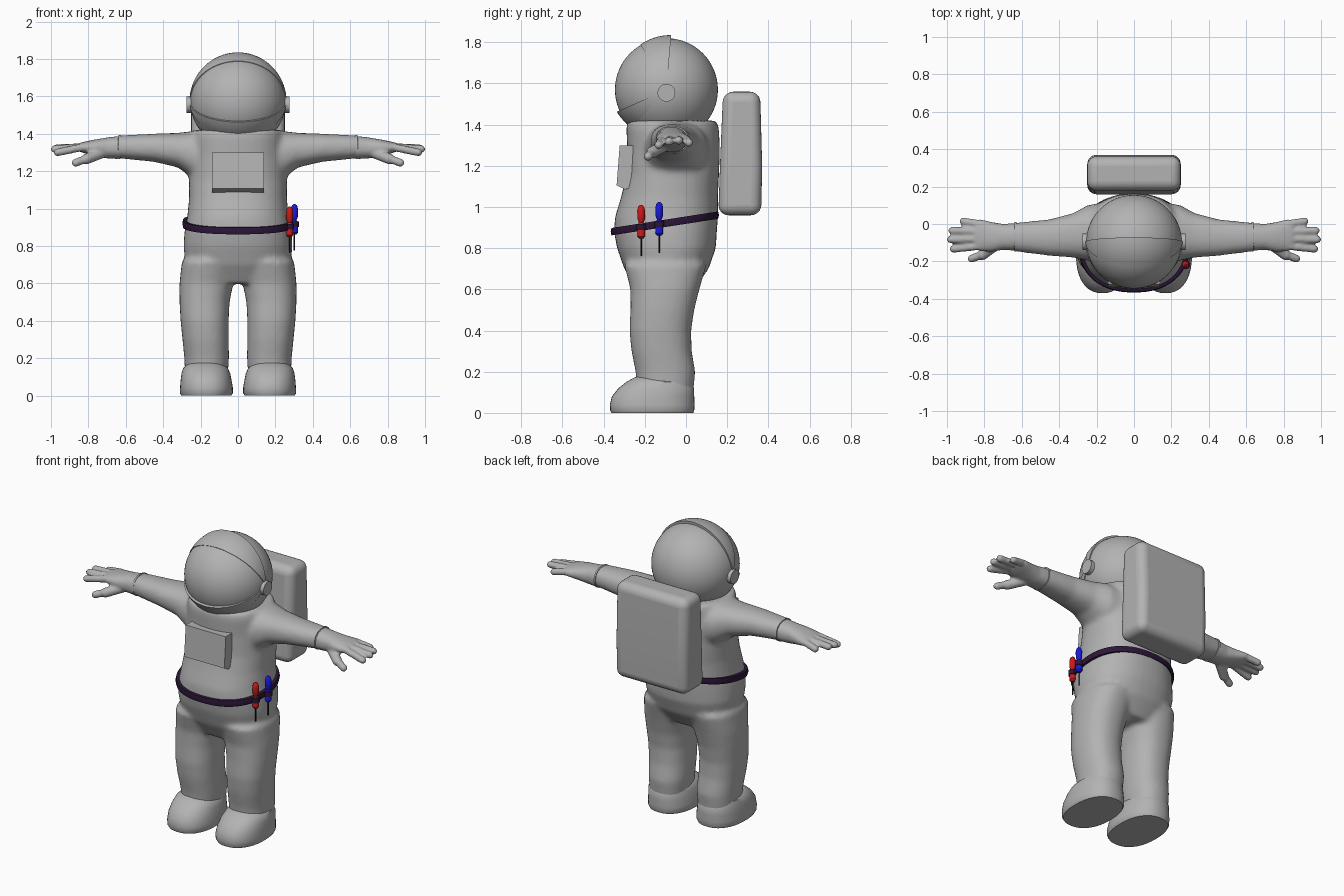
import bpy, bmesh, math
from mathutils import Vector, Matrix

cube = bpy.data.objects.get("Cube")
if cube:
    bpy.data.objects.remove(cube, do_unlink=True)


def material(name, r, g, b):
    m = bpy.data.materials.new(name)
    m.use_nodes = True
    m.diffuse_color = (r, g, b, 1)
    m.node_tree.nodes["Principled BSDF"].inputs["Base Color"].default_value = (r, g, b, 1)
    return m


GREY = material("suit grey", .45, .45, .45)
PURPLE = material("belt purple", .025, .008, .04)
RED = material("tool red", .6, .01, .01)
BLUE = material("tool blue", .01, .01, .7)
BLACK = material("blade black", .01, .01, .012)


def skin(bm, rings, close=False):
    """Bridge rings of points; cap both ends, or join the last to the first."""
    vs = [[bm.verts.new(p) for p in ring] for ring in rings]
    n = len(vs[0])
    pairs = list(zip(vs, vs[1:])) + ([(vs[-1], vs[0])] if close else [])
    for a, b in pairs:
        for i in range(n):
            j = (i + 1) % n
            bm.faces.new((a[i], a[j], b[j], b[i]))
    if not close:
        bm.faces.new(vs[0])
        bm.faces.new(vs[-1])


def oval(u0, u1, v0, v1, power=2.3, n=40):
    """Rounded section filling the given limits."""
    pts = []
    for i in range(n):
        a = math.tau * i / n
        c, s = math.cos(a), math.sin(a)
        u = math.copysign(abs(c) ** (2 / power), c)
        v = math.copysign(abs(s) ** (2 / power), s)
        pts.append(((u0 + u1 + u * (u1 - u0)) / 2, (v0 + v1 + v * (v1 - v0)) / 2))
    return pts


def upright(bm, rows, side=1, power=2.3):
    skin(bm, [[(side * x, y, z) for x, y in oval(*lim, power)] for z, *lim in rows])


def sideways(bm, rows, side=1):
    skin(bm, [[(side * x, y, z) for y, z in oval(*lim)] for x, *lim in rows])


def capsule(bm, a, b, r):
    a, b = Vector(a), Vector(b)
    d = b - a
    verts = bmesh.ops.create_uvsphere(bm, u_segments=16, v_segments=11, radius=r)["verts"]
    for v in verts:
        if v.co.z > 0:
            v.co.z += d.length
    turn = Matrix.Translation(a) @ d.to_track_quat("Z", "Y").to_matrix().to_4x4()
    bmesh.ops.transform(bm, matrix=turn, verts=verts)


def finish(name, bm, mat, angle=35, voxel=0, rounds=0, bevel=0, mirror=False):
    bmesh.ops.recalc_face_normals(bm, faces=bm.faces)
    me = bpy.data.meshes.new(name)
    bm.to_mesh(me)
    bm.free()
    me.materials.append(mat)
    ob = bpy.data.objects.new(name, me)
    bpy.context.collection.objects.link(ob)
    bpy.ops.object.select_all(action="DESELECT")
    ob.select_set(True)
    bpy.context.view_layer.objects.active = ob
    bpy.ops.object.shade_smooth_by_angle(angle=math.radians(angle))
    if voxel:
        m = ob.modifiers.new("Blend", "REMESH")
        m.mode, m.voxel_size, m.use_smooth_shade = "VOXEL", voxel, True
        m = ob.modifiers.new("Soften", "SMOOTH")
        m.factor, m.iterations = .5, rounds
    if bevel:
        m = ob.modifiers.new("Round", "BEVEL")
        m.width, m.segments = bevel, 6
    if mirror:
        ob.modifiers.new("Mirror", "MIRROR")
    return ob


# Suit: torso, legs and sleeves blended into one skin
suit = bmesh.new()
torso = [(.6, .2, -.24, .04), (.7, .28, -.3, .11), (.8, .292, -.335, .145),
         (.88, .286, -.35, .15), (.95, .272, -.345, .155), (1.05, .262, -.315, .155),
         (1.15, .262, -.29, .16), (1.28, .255, -.285, .165), (1.38, .25, -.29, .16),
         (1.42, .235, -.285, .15)]
upright(suit, [(z, -w, w, f, b) for z, w, f, b in torso])
leg = [(.04, .06, .28, -.23, .03), (.2, .048, .287, -.245, .045), (.3, .05, .297, -.265, .028),
       (.4, .05, .307, -.275, .025), (.5, .045, .313, -.27, .04), (.6, .025, .313, -.27, .065),
       (.72, .0, .3, -.3, .1)]
sleeve = [(.08, -.23, .13, 1.1, 1.41), (.25, -.195, .1, 1.165, 1.413),
          (.32, -.18, .06, 1.22, 1.405), (.45, -.17, .025, 1.25, 1.4), (.65, -.145, .005, 1.27, 1.39)]
for side in (-1, 1):
    upright(suit, leg, side)
    sideways(suit, sleeve, side)
finish("suit", suit, GREY, voxel=.014, rounds=8)

# Boots with a flat sole
boot = bmesh.new()
upright(boot, [(0, .035, .303, -.362, .035), (.012, .028, .31, -.368, .04),
               (.04, .027, .31, -.37, .042), (.08, .034, .307, -.36, .04),
               (.12, .042, .302, -.328, .04), (.15, .055, .292, -.29, .02),
               (.17, .085, .265, -.255, -.05), (.178, .13, .22, -.235, -.12)])
finish("boots", boot, GREY, mirror=True)

# Gloves: cuff, palm, four fingers and a thumb
glove = bmesh.new()
sideways(glove, [(.63, -.143, .005, 1.265, 1.388), (.7, -.138, .0, 1.268, 1.38),
                 (.76, -.148, .01, 1.28, 1.37), (.82, -.145, .025, 1.295, 1.358),
                 (.85, -.135, .02, 1.305, 1.35)])
for base_y, tip_x, tip_y, tip_z in ((-.118, .965, -.133, 1.3), (-.08, .98, -.083, 1.318),
                                    (-.04, .972, -.035, 1.323), (.0, .913, .014, 1.312)):
    capsule(glove, (.82, base_y, 1.33), (tip_x, tip_y, tip_z), .021)
capsule(glove, (.72, -.1, 1.3), (.81, -.165, 1.265), .029)
capsule(glove, (.8, -.16, 1.27), (.868, -.185, 1.245), .022)
finish("gloves", glove, GREY, voxel=.008, rounds=5, mirror=True)

# Cuff rings
cuff = bmesh.new()
sideways(cuff, [(.628, -.147, .01, 1.264, 1.393), (.638, -.147, .01, 1.264, 1.393)])
finish("cuff_rings", cuff, GREY, mirror=True)

# Helmet shell
HEAD = Vector((0, -.095, 1.57))
R = .25
bm = bmesh.new()
bmesh.ops.create_uvsphere(bm, u_segments=64, v_segments=32, radius=R,
                          matrix=Matrix.Translation(HEAD) @ Matrix.Scale(1.02, 4, (1, 0, 0)))
finish("helmet", bm, GREY)


# Raised bands that frame the visor, hinged at the ears
def helmet_band(name, start, end, r0, r1):
    rings = []
    for k in range(41):
        phi = math.radians(-88 + 176 * k / 40)
        x = .26 * math.sin(phi)
        ring = [HEAD + Vector((x, 0, 0))]
        for i in range(9):
            a = math.radians(start + (end - start) * i / 8)
            r = (r0 + (r1 - r0) * i / 8) * math.cos(phi)
            ring.append(HEAD + Vector((x, r * math.cos(a), r * math.sin(a))))
        rings.append(ring)
    bm = bmesh.new()
    skin(bm, rings)
    finish(name, bm, GREY)


helmet_band("brow_band", 85, 120, R + .016, R + .003)
helmet_band("chin_band", 204, 228, R + .014, R)

# Ear hinges
ear = bmesh.new()
bmesh.ops.create_cone(ear, cap_ends=True, segments=32, radius1=.043, radius2=.043, depth=.05,
                      matrix=Matrix.Translation((.25, -.095, 1.555)) @ Matrix.Rotation(math.pi / 2, 4, "Y"))
finish("ear_hinges", ear, GREY, mirror=True)

# Backpack, leaning slightly, with generous rounding
pack = bmesh.new()
side_view = [(.157, .96), (.365, .96), (.37, 1.2), (.36, 1.56), (.18, 1.56), (.165, 1.2)]
skin(pack, [[(x, y, z) for y, z in side_view] for x in (-.25, .25)])
finish("backpack", pack, GREY, bevel=.05)

# Chest control panel
panel = bmesh.new()
side_view = [(-.322, 1.3), (-.337, 1.106), (-.296, 1.085), (-.25, 1.1), (-.25, 1.3)]
skin(panel, [[(x, y, z) for y, z in side_view] for x in (-.14, .14)])
finish("chest_panel", panel, GREY)

# Belt, higher at the back
def belt_height(y):
    return .92 + (y + .105) * .155


belt = bmesh.new()
rings = []
for grow, dz in ((-.012, -.018), (.01, -.018), (.014, 0), (.01, .018), (-.012, .018)):
    rings.append([(x, y, belt_height(y) + dz) for x, y in
                  oval(-.284 - grow, .284 + grow, -.352 - grow, .146 + grow, n=72)])
skin(belt, rings, close=True)
finish("belt", belt, PURPLE)

# Hand tools: turned handle, thin blade and a belt loop
def lathe(name, x, y, profile, mat):
    bm = bmesh.new()
    upright(bm, [(z, x - r, x + r, y - r, y + r) for r, z in profile], power=2)
    finish(name, bm, mat)


for name, x, y, mat in (("red", .276, -.218, RED), ("blue", .302, -.13, BLUE)):
    z = belt_height(y)
    lathe(name + "_tool_handle", x, y, [(.01, z - .055), (.019, z - .045), (.019, z + .01),
          (.011, z + .022), (.018, z + .04), (.019, z + .08), (.014, z + .1), (.005, z + .108)], mat)
    lathe(name + "_tool_blade", x, y, [(.004, z - .14), (.004, z - .05)], BLACK)
    lathe(name + "_tool_loop", x, y, [(.024, z - .015), (.024, z + .016)], PURPLE)
